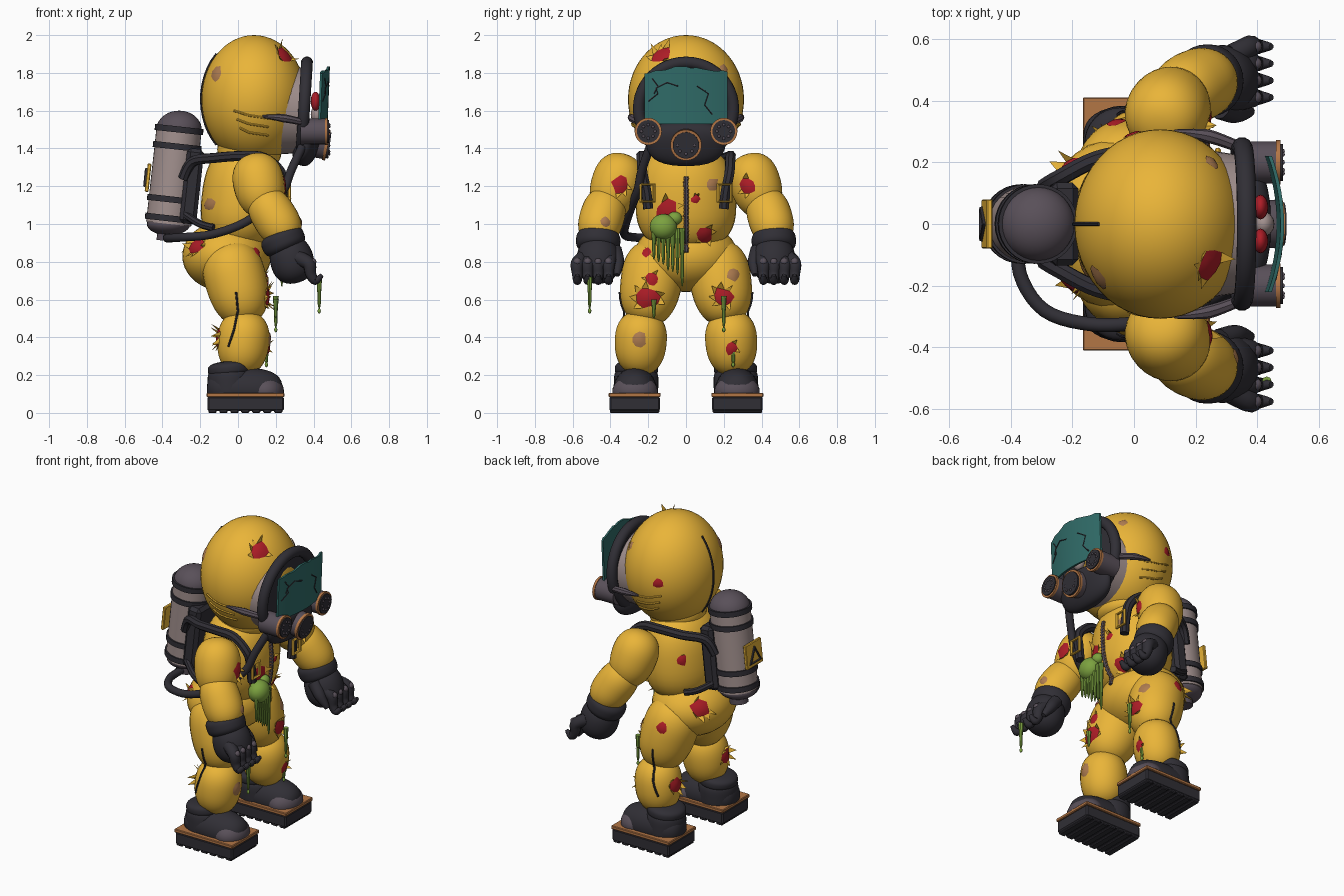
import bpy, bmesh, math, random
from mathutils import Vector as V, Matrix, bvhtree

if "Cube" in bpy.data.objects:
    bpy.data.objects.remove(bpy.data.objects["Cube"])
random.seed(4)
PAL = dict(yellow=(.82, .46, .04), dark=(.03, .028, .036), gum=(.10, .08, .10), steel=(.36, .28, .27),
           orange=(.45, .18, .06), teal=(.03, .15, .14), red=(.42, .012, .02), green=(.20, .36, .05), rust=(.42, .2, .08))
MAT = {}
for k, c in PAL.items():
    MAT[k] = bpy.data.materials.new(k)
    MAT[k].diffuse_color = (*c, 1)
skin = []          # suit parts that wounds and seams are projected onto


def emit(name, bm, mat, smooth=True):
    bmesh.ops.recalc_face_normals(bm, faces=bm.faces)
    me = bpy.data.meshes.new(name)
    bm.to_mesh(me)
    bm.free()
    me.materials.append(MAT[mat])
    ob = bpy.data.objects.new(name, me)
    bpy.context.collection.objects.link(ob)
    if smooth:
        bpy.ops.object.select_all(action='DESELECT')
        ob.select_set(True)
        bpy.context.view_layer.objects.active = ob
        bpy.ops.object.shade_smooth_by_angle(angle=math.radians(40))
    if mat == 'yellow':
        skin.append(ob)
    return ob


def puff(name, a, b, r0, mat, r1=None, ry=1, p=2.6, seg=32):
    """Padded segment from a to b; p controls how boxy the ends are."""
    a, b, r1 = V(a), V(b), r1 or r0
    bm = bmesh.new()
    bmesh.ops.create_uvsphere(bm, u_segments=seg, v_segments=seg * 5 // 8, radius=1)
    q = (b - a).to_track_quat('Z', 'Y')
    for v in bm.verts:
        u, ang = v.co.z, math.atan2(v.co.y, v.co.x)
        r = max(0, 1 - abs(u) ** p) ** (1 / p) * (r0 + (r1 - r0) * (u + 1) / 2) if abs(u) < .9999 else 0
        v.co = (a + b) / 2 + q @ V((r * math.cos(ang), r * ry * math.sin(ang), u * (b - a).length / 2))
    return emit(name, bm, mat)


def ball(name, c, r, mat, seg=32):
    bm = bmesh.new()
    bmesh.ops.create_uvsphere(bm, u_segments=seg, v_segments=seg * 5 // 8, radius=1)
    for v in bm.verts:
        v.co = V(c) + V([x * y for x, y in zip(v.co, r)])
    return emit(name, bm, mat)


def box(name, c, size, mat, rot=0, bevel=.008):
    bm = bmesh.new()
    bmesh.ops.create_cube(bm, size=1, matrix=Matrix.Translation(c) @ Matrix.Rotation(rot, 4, 'Y') @ Matrix.Diagonal((*size, 1)))
    bmesh.ops.bevel(bm, geom=bm.edges[:], offset=bevel, segments=1, affect='EDGES')
    return emit(name, bm, mat, False)


def tube(name, pts, r, mat, seg=12, closed=False, sub=5):
    """Round tube through pts (Catmull-Rom); r is one radius or one per point."""
    pts, n = [V(p) for p in pts], len(pts)
    rad = r if isinstance(r, (list, tuple)) else [r] * n
    at = lambda i: pts[i % n] if closed else pts[min(max(i, 0), n - 1)]
    path, rr = [], []
    for i in range(n if closed else n - 1):
        p0, p1, p2, p3 = (at(i + k) for k in (-1, 0, 1, 2))
        m = sub if n > 2 else 1
        for k in range(m):
            t = k / m
            path.append(.5 * (2 * p1 + (p2 - p0) * t + (2 * p0 - 5 * p1 + 4 * p2 - p3) * t * t + (3 * p1 - p0 - 3 * p2 + p3) * t ** 3))
            rr.append(rad[i] + (rad[(i + 1) % n] - rad[i]) * t)
    if not closed:
        path.append(pts[-1])
        rr.append(rad[-1])
    bm, rings, N = bmesh.new(), [], len(path)
    last = nrm = None
    for i, c in enumerate(path):
        d = (path[(i + 1) % N] - path[i - 1]) if closed else path[min(i + 1, N - 1)] - path[max(i - 1, 0)]
        d.normalize()
        nrm = d.orthogonal().normalized() if last is None else last.rotation_difference(d) @ nrm
        last, bi = d, d.cross(nrm)
        rings.append([bm.verts.new(c + rr[i] * (nrm * math.cos(math.tau * k / seg) + bi * math.sin(math.tau * k / seg))) for k in range(seg)])
    for A, B in zip(rings, rings[1:] + (rings[:1] if closed else [])):
        for k in range(seg):
            bm.faces.new((A[k], A[(k + 1) % seg], B[(k + 1) % seg], B[k]))
    if not closed:
        bm.faces.new(rings[0])
        bm.faces.new(rings[-1])
    return emit(name, bm, mat)


# suit: hood, chest, hips
ball('hood', (.085, 0, 1.66), (.278, .307, .34), 'yellow', 48)
puff('chest', (.0, 0, .86), (.04, 0, 1.42), .28, 'yellow', .25, ry=.80, p=2.6)
puff('neck', (.05, 0, 1.3), (.07, 0, 1.48), .17, 'yellow')
ball('hips', (-.06, 0, .83), (.235, .275, .19), 'yellow')

for s in (-1, 1):
    P = lambda x, y, z: (x, y * s, z)
    # arms and gloves
    puff('upper_arm', P(.08, .315, 1.365), P(.145, .425, 1.04), .145, 'yellow', .125, p=2.3)
    puff('forearm', P(.11, .405, 1.17), P(.28, .485, .90), .118, 'yellow', .118, p=2.5)
    puff('glove_cuff', P(.215, .46, .965), P(.265, .47, .85), .12, 'dark', .115, p=3)
    puff('glove_palm', P(.25, .465, .93), P(.32, .465, .69), .112, 'dark', .118, p=2.3)
    for y0, y1 in ((.40, .41), (.45, .465), (.50, .52), (.545, .575)):
        tube('finger', [P(.32, y0, .82), P(.375, y1, .79), P(.385, y1, .735), P(.41, y1, .70), P(.445, y1, .73)],
             [.04, .036, .029, .023, .01], 'dark', 10)
        ball('knuckle', P(.395, y1, .80), (.02,) * 3, 'gum', 12)
    tube('thumb', [P(.28, .38, .86), P(.33, .36, .80), P(.38, .365, .73)], [.042, .034, .014], 'dark', 10)
    # legs and boots
    puff('thigh', P(-.065, .15, .90), P(.05, .22, .47), .175, 'yellow', .15, p=2.5)
    puff('shin', P(.04, .23, .54), P(.015, .25, .2), .145, 'yellow', .13, p=2.35)
    puff('boot_collar', P(-.04, .262, .19), P(-.05, .262, .275), .115, 'dark', p=3)
    puff('boot_shaft', P(-.04, .267, .05), P(-.045, .262, .245), .118, 'dark', p=4)
    puff('boot_foot', P(-.165, .27, .135), P(.235, .27, .115), .115, 'dark', p=2.8)
    ball('toe_cap', P(.145, .27, .115), (.098, .12, .085), 'gum')
    box('boot_welt', P(.04, .272, .095), (.412, .276, .022), 'orange', 0, .004)
    box('boot_sole', P(.04, .272, .048), (.405, .268, .076), 'dark')
    for i in range(7):
        box('sole_lug', P(-.135 + i * .058, .272, .011), (.044, .262, .022), 'dark', 0, .005)
    # harness straps and buckles
    tube('strap', [P(-.29, .12, 1.24), P(-.24, .15, 1.33), P(-.12, .21, 1.35), P(.02, .235, 1.36), P(.14, .235, 1.35),
                   P(.228, .23, 1.27), P(.24, .21, 1.17), P(.24, .20, 1.08)], .028, 'dark', 8)
    tube('lower_strap', [P(-.28, .12, 1.05), P(-.2, .17, 1.0), P(-.13, .2, .98)], .02, 'dark', 8)
    tube('buckle', [P(.272, .205 + y, 1.165 + z) for y, z in ((-.035, -.045), (.035, -.045), (.035, .045), (-.035, .045))], .01,
         'yellow', 6, True, 1)
    skin.pop()
    # side filters
    tube('filter_body', [P(.33, .20, 1.49), P(.465, .20, 1.49)], .068, 'gum', 24)
    tube('filter_rim', [P(.46, .20, 1.49), P(.475, .20, 1.49)], .072, 'orange', 24)
    tube('filter_cap', [P(.47, .20, 1.49), P(.482, .20, 1.49)], .06, 'dark', 24)
    tube('hood_strap', [P(.13, .30, 1.57), P(.24, .285, 1.56), P(.34, .25, 1.54)], [.006, .022, .018], 'gum', 8)
    ball('red_eye', P(.41, .055, 1.65), (.025, .04, .05), 'red', 16)

# face mask
def oval(x, c, ry, rz, tilt, n=24):
    return [(x + tilt * math.sin(math.tau * i / n), ry * math.cos(math.tau * i / n), c + rz * math.sin(math.tau * i / n)) for i in range(n)]
tube('face_collar', [(.2, 0, 1.61), (.335, 0, 1.60)], [.245, .225], 'steel', 40)
tube('mask_ring', oval(.35, 1.61, .25, .245, .015), .032, 'dark', 12, True, 2)
tube('mask_back', [(.335, 0, 1.605), (.35, 0, 1.605)], .235, 'dark', 32)
puff('mask_muzzle', (.33, 0, 1.31), (.40, 0, 1.54), .2, 'dark', .22, ry=.32)
ball('nose', (.42, 0, 1.58), (.035, .04, .05), 'steel', 16)
tube('front_filter_body', [(.36, 0, 1.44), (.465, 0, 1.42)], .078, 'gum', 28)
tube('front_filter_rim', [(.46, 0, 1.42), (.476, 0, 1.417)], .083, 'orange', 28)
tube('front_filter_cap', [(.47, 0, 1.418), (.486, 0, 1.416)], .07, 'dark', 28)
for cy, cz, cr in ((0, 1.416, .045), (.20, 1.49, .036), (-.20, 1.49, .036)):
    for i in range(8):
        a = math.tau * i / 8
        ball('filter_hole', (.484, cy + cr * math.cos(a), cz + cr * math.sin(a)), (.005, .008, .008), 'gum', 8)

# cracked visor
vis = lambda y, z: V((.48 - .8 * y * y + (z - 1.67) * .04, y, z))
bm = bmesh.new()
cols = []
for i in range(17):
    y = -.22 + .44 * i / 16
    top = 1.80 + .03 * (1 - (y / .22) ** 2) + random.uniform(-.008, .008)
    cols.append([bm.verts.new(vis(y, z) - V((d, 0, 0))) for d, z in ((0, 1.53), (0, top), (.012, top), (.012, 1.53))])
for A, B in zip(cols, cols[1:]):
    for k in range(4):
        bm.faces.new((A[k], A[(k + 1) % 4], B[(k + 1) % 4], B[k]))
bm.faces.new(cols[0])
bm.faces.new(cols[-1])
emit('visor', bm, 'teal')
for crack in (((-.2, 1.65), (-.15, 1.69), (-.16, 1.72), (-.1, 1.75), (-.04, 1.73)), ((.06, 1.73), (.12, 1.69), (.1, 1.63), (.14, 1.58)),
              ((-.18, 1.77), (-.15, 1.73), (-.17, 1.69))):
    tube('visor_crack', [vis(*c) for c in crack], .004, 'dark', 5, False, 1)

# air tank, back pad, warning plate, hose
ax = lambda z, d=0: V((-.312 - (1.5 - z) * .11 + d, 0, z))
tube('tank', [ax(1.0), ax(1.5)], .12, 'steel', 32)
ball('tank_top', ax(1.5), (.12, .12, .1), 'gum')
ball('tank_base', ax(1.0), (.115, .115, .06), 'gum')
tube('tank_valve', [ax(.91), ax(1.0)], .055, 'gum', 16)
for z in (1.5, 1.41, 1.13, 1.03):
    tube('tank_band', [ax(z - .016), ax(z + .016)], .129, 'dark', 32)
box('back_pad', (-.245, 0, 1.2), (.09, .27, .40), 'dark', .11, .02)
box('warning_plate', (-.476, 0, 1.245), (.02, .16, .15), 'yellow', .11, .004)
skin.pop()
tube('warning_triangle', [(-.49 + z * .1, y, 1.24 + z) for y, z in ((-.05, -.04), (.05, -.04), (0, .05))], .008, 'dark', 6, True, 1)
tube('hose', [(-.37, -.02, .93), (-.37, -.16, .925), (-.29, -.28, .93), (-.14, -.325, .945), (.02, -.32, 1.0), (.15, -.29, 1.09),
              (.24, -.255, 1.18), (.28, -.235, 1.28), (.34, -.19, 1.41)], .023, 'dark', 12)

# projection onto the suit
vs, fs = [], []
for o in skin:
    k = len(vs)
    vs += [v.co.copy() for v in o.data.vertices]
    fs += [[i + k for i in p.vertices] for p in o.data.polygons]
tree = bvhtree.BVHTree.FromPolygons(vs, fs)


def drop(p, d, lift):
    hit, n, _, _ = tree.ray_cast(p + d * .1, -d, .3)
    if hit is None or (hit - p).length > .12:
        hit, n, _, _ = tree.find_nearest(p)
    return hit + (n if n.dot(d) > 0 else -n) * lift


def patch(name, p, d, r, mat, flaps=0, n=9):
    p, d = V(p), V(d).normalized()
    u = d.orthogonal().normalized()
    w, bm = d.cross(u), bmesh.new()
    p = drop(p, d, 0)
    rim = [r * random.uniform(.7, 1.1) for _ in range(n)]
    dirs = [u * math.cos(math.tau * i / n) + w * math.sin(math.tau * i / n) for i in range(n)]
    c = bm.verts.new(drop(p, d, .008))
    ri, ro = ([bm.verts.new(drop(p + e * q * f, d, l)) for e, q in zip(dirs, rim)] for f, l in ((.55, .007), (1, .003)))
    for i in range(n):
        j = (i + 1) % n
        bm.faces.new((c, ri[i], ri[j]))
        bm.faces.new((ri[i], ro[i], ro[j], ri[j]))
    emit(name, bm, mat)
    bm = bmesh.new()          # torn cloth teeth
    for i in random.sample(range(n), flaps):
        j = (i + 1) % n
        a, b = (drop(p + dirs[k] * rim[k], d, .002) for k in (i, j))
        tip = (a + b) / 2 + dirs[i] * r * .65 + d * random.uniform(.01, .045)
        tri = [bm.verts.new(x) for x in (a, b, tip, (a + b) / 2 - d * .01)]
        for f in ((0, 1, 2), (0, 2, 3), (1, 3, 2)):
            bm.faces.new([tri[k] for k in f])
    emit('torn_cloth', bm, 'yellow', False)


def seam(name, pts, d, r, mat):
    fine = [V(a).lerp(V(b), k / 3) for a, b in zip(pts, pts[1:]) for k in range(3)] + [V(pts[-1])]
    tube(name, [drop(p, V(d), r * .5) for p in fine], r, mat, 6, False, 1)


F, R, L, B, U = (1, 0, 0), (0, -1, 0), (0, 1, 0), (-1, 0, 0), (.7, -.3, 1)
for p, d, r, t in (((.24, -.10, 1.07), F, .065, 6), ((.22, .10, .94), F, .045, 4), ((.2, -.35, 1.21), F, .05, 3), ((.2, .33, 1.2), F, .05, 3),
                   ((.2, -.2, .61), F, .062, 6), ((.2, .2, .61), F, .058, 6), ((.17, -.18, .71), F, .04, 2), ((.15, .24, .34), F, .036, 2),
                   ((.24, -.13, 1.89), U, .055, 5), ((-.12, -.25, .40), B, .05, 6), ((-.12, .25, .40), B, .05, 6), ((-.24, .17, .89), B, .05, 5),
                   ((-.24, -.18, .88), B, .045, 5), ((.0, .28, 1.68), (-.3, 1, 0), .035, 0), ((-.12, .22, 1.18), (-.5, 1, 0), .035, 1),
                   ((-.06, .32, .78), L, .035, 0), ((.12, -.22, .85), (1, -.7, 0), .028, 0), ((.23, .05, 1.13), F, .025, 2)):
    patch('wound', p, d, r, 'red', t)
for p, d, r in (((.22, .14, 1.21), F, .035), ((.18, .25, .73), F, .035), ((.15, -.25, .39), F, .042), ((.26, -.43, 1.01), F, .03),
                ((-.12, -.2, 1.80), (-.4, -1, .3), .042), ((-.15, -.2, 1.1), R, .035), ((.25, .2, 1.82), (.7, .6, .5), .03)):
    patch('stain', p, d, r, 'rust')
for s in (-1, 1):             # scratches and leg seams
    for i in range(3):
        seam('scratch', [(-.02 + i * .015, s * .29, 1.6 - i * .045), (.06, s * .3, 1.575 - i * .045), (.16, s * .29, 1.56 - i * .045)], (0, s, 0), .006, 'yellow')
    seam('leg_seam', [(-.01, s * .34, .64), (0, s * .36, .54), (-.02, s * .38, .44), (-.05, s * .37, .35)], (0, s, 0), .006, 'dark')
seam('hood_seam', [(-.1, 0, 1.9), (-.17, 0, 1.78), (-.19, 0, 1.66), (-.17, 0, 1.52), (-.1, 0, 1.42)], B, .006, 'dark')
seam('zip_tape', [(.25, 0, 1.25 - .05 * i) for i in range(9)], F, .012, 'gum')
for i in range(20):
    box('zip_tooth', drop(V((.25, 0, 1.24 - i * .0195)), V(F), .008), (.012, .03, .009), 'rust', 0, .002)

# slime
ball('slime_blob', (.235, -.12, .985), (.06, .072, .068), 'green')
ball('slime_lobe', (.225, -.06, 1.03), (.035, .04, .035), 'green', 16)
drips = [((.25 - .003 * i, -.17 + .025 * i, .98), .16 + .017 * i + random.uniform(0, .05)) for i in range(7)]
drips += [((.2, .2, .62), .17), ((.2, -.17, .60), .1), ((.15, .25, .34), .08), ((.43, -.51, .72), .17)]
for (x, y, z), h in drips:
    tube('slime_drip', [(x, y, z), (x, y, z - h * .5), (x, y, z - h * .85), (x, y, z - h)], [.016, .01, .008, .002], 'green', 8)
for x, y, z in ((.43, -.51, .54), (.2, .2, .44), (.15, .25, .255)):
    ball('slime_drop', (x, y, z), (.009, .009, .014), 'green', 10)

for m in bpy.data.materials:
    if m.users and not m.is_grease_pencil:
        m.use_nodes = True
        m.node_tree.nodes["Principled BSDF"].inputs["Base Color"].default_value = m.diffuse_color
